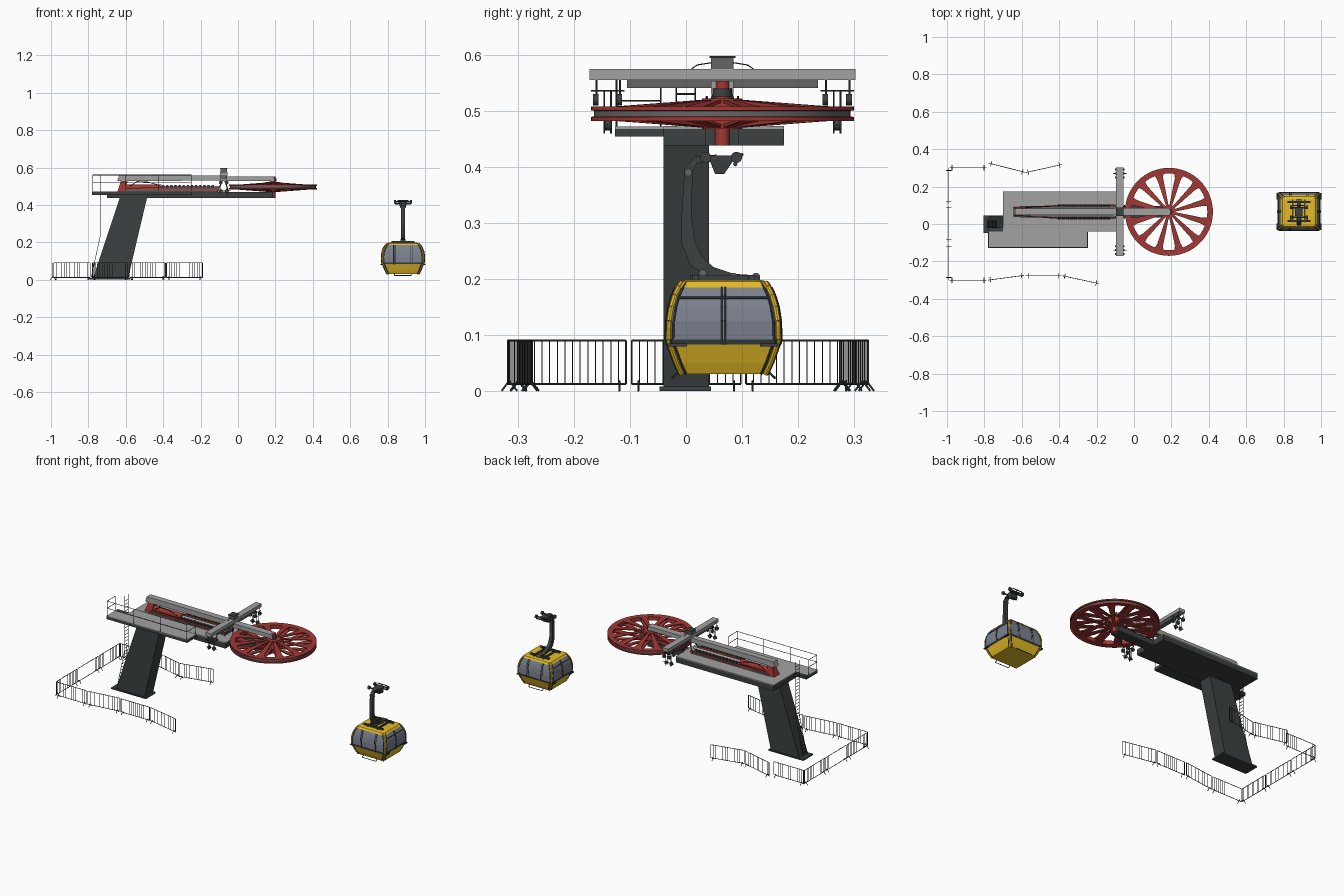
import bpy, bmesh, math
from mathutils import Vector

if "Cube" in bpy.data.objects:
    bpy.data.objects.remove(bpy.data.objects["Cube"])

def material(name, *rgb):
    m = bpy.data.materials.new(name)
    m.diffuse_color = (*rgb, 1)
    m.use_nodes = True
    m.node_tree.nodes["Principled BSDF"].inputs["Base Color"].default_value = m.diffuse_color
    return m
DARK = material("dark_steel", .045, .052, .052)
MID = material("mid_grey", .13, .13, .13)
GREY = material("light_grey", .36, .36, .36)
RED = material("red_paint", .36, .04, .035)
YEL = material("yellow_paint", .78, .5, .02)
GLASS = material("window_grey", .2, .22, .27)

def finish(name, bm, mat, smooth=False):
    bmesh.ops.recalc_face_normals(bm, faces=bm.faces)
    me = bpy.data.meshes.new(name)
    bm.to_mesh(me)
    bm.free()
    ob = bpy.data.objects.new(name, me)
    bpy.context.collection.objects.link(ob)
    me.materials.append(mat)
    if smooth:
        bpy.ops.object.select_all(action='DESELECT')
        ob.select_set(True)
        bpy.context.view_layer.objects.active = ob
        bpy.ops.object.shade_smooth_by_angle(angle=math.radians(35))
    return ob

def skin(bm, rings, closed=False):
    """Bridge equal rings of points; cap the ends unless closed."""
    vs = [[bm.verts.new(p) for p in r] for r in rings]
    n = len(vs[0])
    for a, b in zip(vs, vs[1:] + (vs[:1] if closed else [])):
        for i in range(n):
            bm.faces.new((a[i], a[(i + 1) % n], b[(i + 1) % n], b[i]))
    if not closed:
        bm.faces.new(vs[0])
        bm.faces.new(vs[-1])

def loft(name, rings, mat, smooth=False):
    bm = bmesh.new()
    skin(bm, rings)
    return finish(name, bm, mat, smooth)

def rect(x0, x1, y0, y1, z):
    return [(x0, y0, z), (x1, y0, z), (x1, y1, z), (x0, y1, z)]

def box(name, x0, x1, y0, y1, z0, z1, mat):
    return loft(name, [rect(x0, x1, y0, y1, z0), rect(x0, x1, y0, y1, z1)], mat)

def tubes(name, paths, r, mat, sides=6):
    """Straight round bars along each path, all in one mesh."""
    bm = bmesh.new()
    for path in paths:
        for p, q in zip(path, path[1:]):
            p, q = Vector(p), Vector(q)
            mt = (q - p).to_track_quat('Z', 'Y').to_matrix().to_4x4()
            mt.translation = (p + q) / 2
            bmesh.ops.create_cone(bm, cap_ends=True, segments=sides, radius1=r, radius2=r,
                                  depth=(q - p).length, matrix=mt)
    return finish(name, bm, mat, True)

def lathe(name, profile, cx, cy, mat, n=64):
    bm = bmesh.new()
    skin(bm, [[(cx + r * math.cos(a), cy + r * math.sin(a), z) for r, z in profile]
              for a in (2 * math.pi * i / n for i in range(n))], True)
    return finish(name, bm, mat, True)

# --- leaning pylon, base plate and ladder
box("pylon_base_plate", -.805, -.575, -.047, .045, 0, .008, DARK)
loft("pylon", [rect(-.775, -.588, -.04, .041, .008), rect(-.63, -.485, -.04, .041, .445)], DARK)
ladder = [(-.785, .01), (-.735, .24), (-.735, .56)]
paths = [[(x, y, z) for x, z in ladder] for y in (-.017, .017)]
for i in range(26):
    z = .03 + i * .02
    x = -.785 + .05 * min(1, (z - .01) / .23)
    paths.append([(x, -.017, z), (x, .017, z)])
tubes("ladder", paths, .0015, DARK, 5)

# --- deck, side platform and nose under the wheel
box("deck_body", -.70, -.055, -.04, .175, .438, .468, DARK)
box("deck_top", -.70, -.055, -.04, .175, .468, .473, GREY)
box("deck_nose", -.055, .187, .035, .095, .438, .47, DARK)
box("side_platform", -.78, -.247, -.127, -.04, .454, .468, DARK)
box("side_platform_top", -.78, -.247, -.127, -.04, .468, .472, GREY)
box("end_platform", -.78, -.70, -.04, -.02, .454, .472, DARK)

# --- platform railing
xs, paths = [-.777, -.60, -.425, -.25], []
for x in xs:
    paths.append([(x, -.124, .47), (x, -.124, .56)])
paths += [[(-.777, -.045, .47), (-.777, -.045, .56)], [(-.25, -.045, .47), (-.25, -.045, .56)]]
for z in (.518, .56):
    paths.append([(-.777, -.045, z), (-.777, -.124, z), (-.25, -.124, z), (-.25, -.045, z)])
tubes("platform_railing", paths, .0016, DARK)

# --- upper beam, its end foot and the sliding drive below it
CX, CY = .187, .065
loft("upper_beam_rear", [[(-.645, CY - .018, .528), (-.09, CY - .018, .53), (-.09, CY + .018, .53), (-.645, CY + .018, .528)],
                         [(-.635, CY - .018, .56), (-.09, CY - .018, .557), (-.09, CY + .018, .557), (-.635, CY + .018, .56)]], GREY)
box("upper_beam_front", -.09, CX + .005, CY - .02, CY + .02, .529, .553, GREY)
loft("beam_foot", [rect(-.645, -.60, CY - .025, CY + .025, .472), rect(-.625, -.59, CY - .015, CY + .015, .53)], RED)
box("drive_bed", -.61, -.11, CY - .03, CY + .03, .473, .482, MID)
tubes("drive_cylinder", [[(-.61, CY, .494), (-.41, CY, .494)]], .016, RED, 16)
tubes("drive_rod", [[(-.41, CY, .494), (-.1, CY, .494)]], .008, GREY, 12)
for s in (-1, 1):
    y = CY + s * .034
    loft("drive_side_rail", [[(-.60, CY + s * .018, .483), (-.60, CY + s * .024, .483), (-.60, CY + s * .024, .491), (-.60, CY + s * .018, .491)],
                             [(-.4, y - .004, .483), (-.4, y + .004, .483), (-.4, y + .004, .493), (-.4, y - .004, .493)],
                             [(-.1, y - .004, .483), (-.1, y + .004, .483), (-.1, y + .004, .493), (-.1, y - .004, .493)]], RED)
    tubes("drive_rollers", [[(-.40 + i * .022, y - .006, .499), (-.40 + i * .022, y + .006, .499)]
                            for i in range(13)], .008, DARK, 10)
    tubes("hose", [[(-.58, CY + s * .022, .5), (-.54, CY + s * .028, .525), (-.48, CY + s * .028, .522),
                    (-.42, CY + s * .03, .505)]], .002, DARK)
    tubes("cable_arch", [[(-.075, CY + s * .055, .575), (-.075, CY + s * .045, .582),
                          (-.075, CY + s * .02, .586)]], .001, DARK)
    # braces between the deck and the crossbar
    tubes("crossbar_brace", [[(-.11, CY + s * .035, .473), (-.08, CY + s * .012, .54)],
                             [(-.05, CY + s * .035, .473), (-.075, CY + s * .012, .54)]], .003, DARK)

# --- crossbar with hanging guide rollers
box("crossbar", -.095, -.057, -.172, .303, .555, .575, GREY)
box("crossbar_stiffener", -.09, -.062, -.105, .236, .541, .555, MID)
box("top_box", -.093, -.059, CY - .02, CY + .02, .575, .594, MID)
box("top_box_lid", -.096, -.056, CY - .023, CY + .023, .594, .598, DARK)
for s in (-1, 1):
    y = CY + s * .205
    rods, discs = [], []
    for x in (-.092, -.06):
        rods += [[(x, y - .03, .536), (x, y + .03, .536)], [(x, y - .02, .555), (x, y - .02, .517)],
                 [(x, y + .022, .555), (x, y + .022, .517)], [(x, y - .006, .536), (x, y - .006, .46)],
                 [(x, y + .006, .536), (x, y + .006, .46)]]
        discs += [[(x, y + d - .005, z), (x, y + d + .005, z)] for d, z in ((-.021, .52), (.021, .52), (0, .475))]
    rods.append([(-.11, y, .475), (-.04, y, .475)])
    tubes("roller_hanger", rods, .0016, DARK)
    tubes("guide_rollers", discs, .010, DARK, 16)

# --- bull wheel: grooved rim, twelve pairs of flaring spokes, hub
lathe("wheel_rim", [(.205, .484), (.235, .482), (.235, .489), (.222, .492), (.222, .499), (.235, .501),
                    (.235, .508), (.205, .507)], CX, CY, RED)
lathe("rim_liner", [(.218, .49), (.229, .49), (.229, .50), (.218, .50)], CX, CY, MID)
bm = bmesh.new()
for i in range(12):
    a = math.pi * (i + .5) / 6
    u, v = Vector((math.cos(a), math.sin(a), 0)), Vector((-math.sin(a), math.cos(a), 0))
    c = Vector((CX, CY, .495))
    for s in (-1, 1):
        skin(bm, [[c + u * r + v * w + Vector((0, 0, s * h)), c + u * r - v * w + Vector((0, 0, s * h)),
                   c + u * r - v * w + Vector((0, 0, s * (h - .006))), c + u * r + v * w + Vector((0, 0, s * (h - .006)))]
                  for r, w, h in ((.02, .006, .026), (.10, .011, .020), (.18, .016, .014), (.21, .025, .012))])
finish("wheel_spokes", bm, RED)
tubes("wheel_hub", [[(CX, CY, .468), (CX, CY, .522)]], .036, RED, 32)
tubes("wheel_axle", [[(CX, CY, .438), (CX, CY, .553)]], .013, RED, 20)
tubes("axle_collar", [[(CX, CY, .525), (CX, CY, .54)]], .018, DARK, 20)

# --- cabin: one bulging section profile cut into bands (height, half x, half y)
GX, GY = .882, .067
levels = [(.03, .088, .080), (.05, .098, .089), (.083, .111, .101), (.092, .114, .103), (.125, .116, .102),
          (.15, .112, .098), (.17, .105, .092), (.185, .096, .085), (.193, .088, .080)]

def ring(z, hx, hy, c=.012):
    return [(GX + sx * (hx - a), GY + sy * (hy - b), z) for sx, sy, a, b in
            ((-1, -1, 0, c), (-1, -1, c, 0), (1, -1, c, 0), (1, -1, 0, c),
             (1, 1, 0, c), (1, 1, c, 0), (-1, 1, c, 0), (-1, 1, 0, c))]
loft("cabin_lower_shell", [ring(*l) for l in levels[:3]], YEL)
loft("cabin_belt", [ring(z, a + .002, b + .002) for z, a, b in levels[2:4]], DARK)
loft("cabin_windows", [ring(*l) for l in levels[3:8]], GLASS)
loft("cabin_roof", [ring(.185, .097, .087), ring(.195, .088, .08), ring(.198, .075, .068)], YEL)
posts, frames = [], []
for s in (-1, 1):
    for k in (-.05, -.042, .042, .05):   # door posts on the long sides
        posts.append([(GX + k, GY + s * b, z) for z, a, b in levels[2:8]])
    for k in (-.003, .003):              # centre post on the ends
        posts.append([(GX + s * a, GY + k, z) for z, a, b in levels[2:8]])
    for t in (-1, 1):                    # corners
        posts.append([(GX + s * (a - .001), GY + t * (b - .013), z) for z, a, b in levels])
        posts.append([(GX + s * (a - .013), GY + t * (b - .001), z) for z, a, b in levels])
        frames.append([(GX + s * (a - .006), GY + t * (b - .005), z) for z, a, b in levels])
    posts.append([(GX + s * .107, GY - .08, .166), (GX + s * .107, GY + .08, .166)])
tubes("cabin_window_posts", posts, .0025, DARK)
tubes("cabin_corner_frames", frames, .005, YEL, 8)
for s in (-1, 1):
    box("belt_bumper", GX + s * .116 - .004, GX + s * .116 + .004, GY - .1, GY - .065, .079, .085, DARK)
    box("belt_bumper", GX + s * .116 - .004, GX + s * .116 + .004, GY + .065, GY + .1, .079, .085, DARK)
    # ski rack and step below the doors
    tubes("step_rail", [[(GX - .045, GY + s * .08, .034), (GX - .045, GY + s * .092, .023),
                         (GX + .045, GY + s * .092, .023), (GX + .045, GY + s * .08, .034)]], .002, DARK)

# --- roof frame, swept hanger arm and grip
for s in (-1, 1):
    box("roof_frame_side", GX + s * .032 - .004, GX + s * .032 + .004, GY - .06, GY + .065, .197, .206, DARK)
    box("roof_frame_end", GX - .062, GX + .062, GY + s * .05 - .005, GY + s * .05 + .005, .198, .207, DARK)
arm = [(.13, .202, .004), (.085, .204, .005), (.045, .212, .010), (.018, .232, .013), (.004, .265, .012),
       (.001, .31, .009), (.003, .36, .008), (.005, .395, .008), (.018, .413, .006), (.055, .416, .006)]
rings = []
for i, (y, z, t) in enumerate(arm):
    p, q = arm[max(i - 1, 0)], arm[min(i + 1, len(arm) - 1)]
    d = Vector((0, q[0] - p[0], q[1] - p[1])).normalized()
    n = Vector((0, -d.z, d.y)) * t
    c, w = Vector((GX, y, z)), Vector((.010, 0, 0))
    rings.append([c - w - n, c + w - n, c + w + n, c - w + n])
loft("hanger_arm", rings, DARK, True)
tubes("arm_pivots", [[(GX - .014, y, z), (GX + .014, y, z)] for y, z in ((.125, .204), (.085, .204), (.03, .21), (.004, .39))],
      .007, MID, 14)
loft("grip_body", [rect(GX - .016, GX + .016, .052, .068, .387), rect(GX - .02, GX + .02, .042, .085, .412),
                   rect(GX - .02, GX + .02, .042, .085, .42)], DARK)
tubes("grip_bars", [[(GX - .042, y, z), (GX + .042, y, z)] for y, z in ((.035, .417), (.088, .417), (.088, .405))], .004, DARK, 8)
tubes("grip_rollers", [[(GX + s * .042 - .005, y, .417), (GX + s * .042 + .005, y, .417)]
                       for s in (-1, 1) for y in (.035, .09)], .010, DARK, 14)
tubes("grip_lever", [[(GX, .08, .415), (GX, .1, .422)], [(GX - .03, .1, .422), (GX + .03, .1, .422)]], .003, DARK)

# --- crowd barriers around the pylon
panels = [((-.985, .3), (-.79, .3)), ((-.775, .325), (-.585, .277)), ((-.578, .275), (-.387, .318)),
          ((-.985, -.3), (-.79, -.3)), ((-.78, -.3), (-.59, -.275)), ((-.578, -.277), (-.39, -.277)),
          ((-.382, -.277), (-.19, -.318)), ((-.99, .298), (-.99, .107)), ((-.99, .098), (-.99, -.097)),
          ((-.99, -.107), (-.99, -.298))]
for a, b in panels:
    a, b = Vector((*a, 0)), Vector((*b, 0))
    d = (b - a).normalized()
    n = Vector((-d.y, d.x, 0)) * .014
    lo, hi, up = Vector((0, 0, .012)), Vector((0, 0, .09)), Vector((0, 0, .018))
    frame = [[a + lo, a + hi, b + hi, b + lo, a + lo]]
    for p in (a + d * .012, b - d * .012):
        frame += [[p + n, p + up, p - n]]
    tubes("barrier_frame", frame, .0018, DARK, 5)
    tubes("barrier_bars", [[a.lerp(b, i / 14) + lo, a.lerp(b, i / 14) + hi] for i in range(1, 14)], .0009, DARK, 4)
